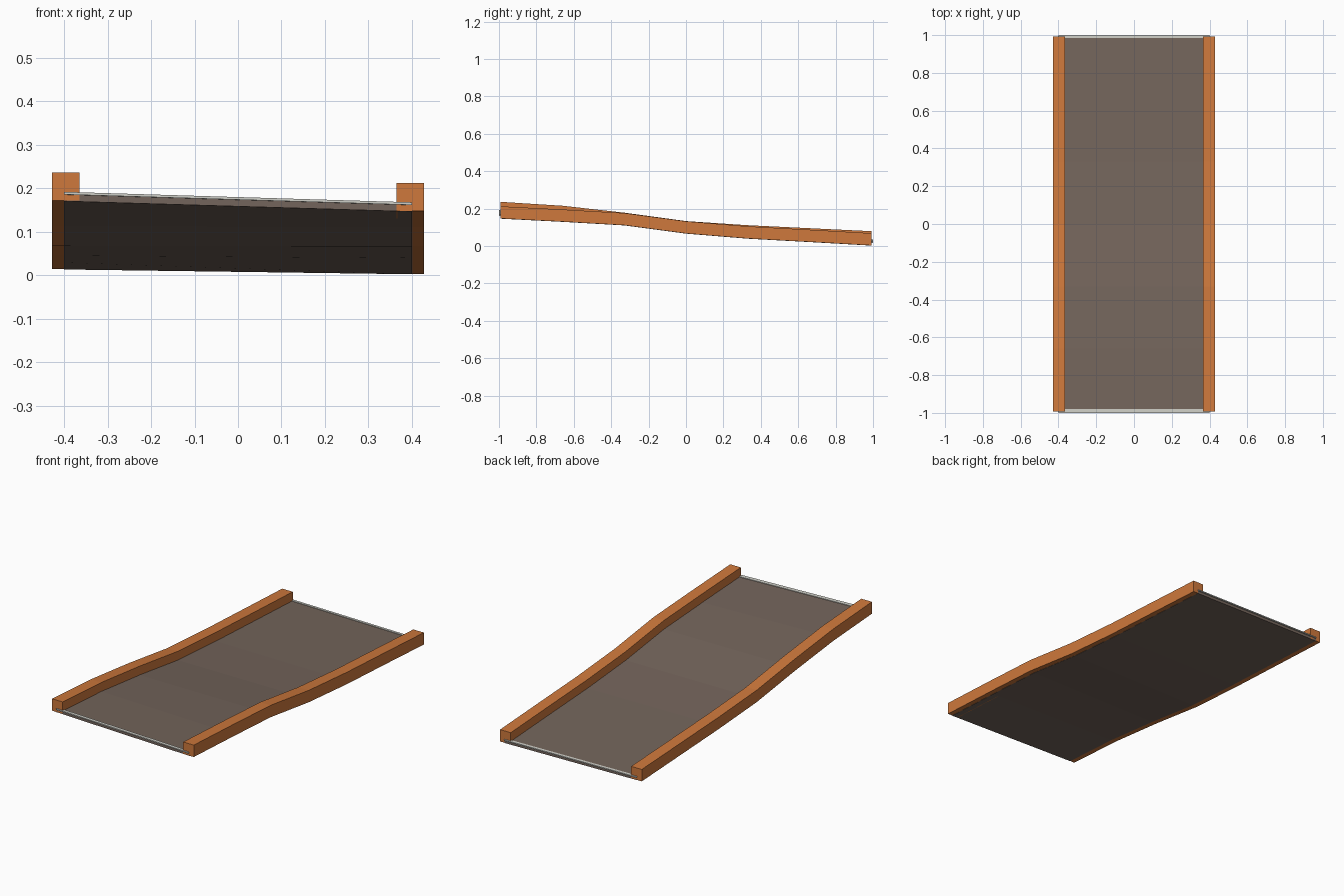
import bpy, bmesh

cube = bpy.data.objects.get("Cube")
if cube:
    bpy.data.objects.remove(cube, do_unlink=True)


def material(name, color):
    m = bpy.data.materials.new(name)
    m.use_nodes = True
    m.diffuse_color = (*color, 1)
    m.node_tree.nodes["Principled BSDF"].inputs["Base Color"].default_value = (*color, 1)
    return m


orange = material("orange paint", (0.62, 0.19, 0.045))
taupe = material("dark taupe", (0.175, 0.13, 0.106))
pale = material("pale trim", (0.62, 0.62, 0.57))

# Underside height of the twisted track along each edge
STATIONS = [-0.993, -0.66, -0.33, 0, 0.33, 0.66, 0.993]
RIGHT_EDGE = [0.171, 0.15, 0.113, 0.068, 0.046, 0.03, 0.014]
LEFT_EDGE = [0.147, 0.13, 0.111, 0.067, 0.04, 0.022, 0.003]


def height(x, y):
    """Underside height, linear between stations and across the width."""
    i = 0
    while i < len(STATIONS) - 2 and y > STATIONS[i + 1]:
        i += 1
    t = (y - STATIONS[i]) / (STATIONS[i + 1] - STATIONS[i])
    r = RIGHT_EDGE[i] + t * (RIGHT_EDGE[i + 1] - RIGHT_EDGE[i])
    l = LEFT_EDGE[i] + t * (LEFT_EDGE[i + 1] - LEFT_EDGE[i])
    return r + (l - r) * (x + 0.4) / 0.8


def loft(name, x0, x1, low, high, ys, mat, level=None):
    """Box section swept along y, following the track height."""
    bm = bmesh.new()
    rings = []
    for y in ys:
        ring = []
        for x, dz in ((x0, low), (x1, low), (x1, high), (x0, high)):
            z = height(x if level is None else level, y) + dz
            ring.append(bm.verts.new((x, y, max(z, 0))))
        rings.append(ring)
    for a, b in zip(rings, rings[1:]):
        for k in range(4):
            n = (k + 1) % 4
            bm.faces.new((a[k], a[n], b[n], b[k]))
    bm.faces.new(rings[0])
    bm.faces.new(rings[-1])
    bmesh.ops.recalc_face_normals(bm, faces=bm.faces)
    mesh = bpy.data.meshes.new(name)
    bm.to_mesh(mesh)
    bm.free()
    mesh.materials.append(mat)
    obj = bpy.data.objects.new(name, mesh)
    bpy.context.collection.objects.link(obj)
    return obj


# Side rails
for side, name in ((-1, "right_rail"), (1, "left_rail")):
    a, b = sorted((side * 0.364, side * 0.428))
    loft(name, a, b, 0, 0.065, STATIONS, orange, level=side * 0.4)

# Deck, a hair below the rail undersides
loft("deck", -0.4, 0.4, -0.001, 0.017, STATIONS, taupe)

# Pale trim strips along both deck ends
loft("front_trim", -0.4, 0.4, 0.014, 0.02, [-1, -0.98], pale)
loft("back_trim", -0.4, 0.4, 0.014, 0.02, [0.985, 1], pale)
